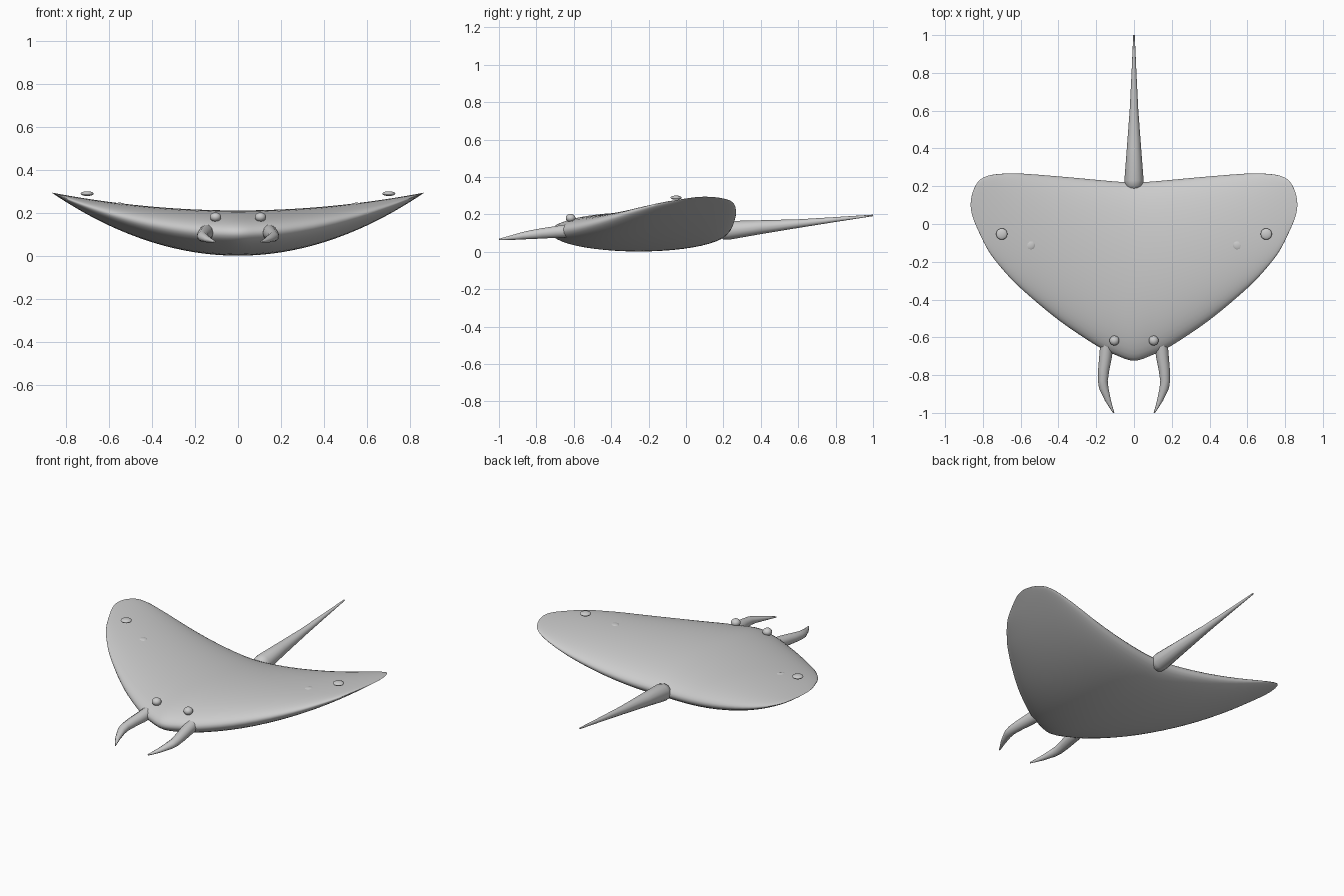
import bpy, bmesh, math
from mathutils import Vector

if "Cube" in bpy.data.objects:
    bpy.data.objects.remove(bpy.data.objects["Cube"])

SPAN = 0.865


def finish(name, bm, angle=50):
    bmesh.ops.remove_doubles(bm, verts=bm.verts, dist=1e-5)
    bmesh.ops.recalc_face_normals(bm, faces=bm.faces)
    me = bpy.data.meshes.new(name)
    bm.to_mesh(me)
    bm.free()
    ob = bpy.data.objects.new(name, me)
    bpy.context.collection.objects.link(ob)
    bpy.ops.object.select_all(action='DESELECT')
    ob.select_set(True)
    bpy.context.view_layer.objects.active = ob
    bpy.ops.object.shade_smooth_by_angle(angle=math.radians(angle))
    return ob


def loft(name, rings, angle=50):
    bm = bmesh.new()
    loops = [[bm.verts.new(p) for p in ring] for ring in rings]
    n = len(loops[0])
    for a, b in zip(loops, loops[1:]):
        for i in range(n):
            j = (i + 1) % n
            bm.faces.new((a[i], a[j], b[j], b[i]))
    bm.faces.new(loops[0])
    bm.faces.new(loops[-1])
    return finish(name, bm, angle)


def smooth_path(pts, steps):
    # Catmull-Rom through the given points
    pts = [Vector(p) for p in pts]
    pts = [2 * pts[0] - pts[1]] + pts + [2 * pts[-1] - pts[-2]]
    out = []
    for a, b, c, d in zip(pts, pts[1:], pts[2:], pts[3:]):
        for k in range(steps):
            t = k / steps
            out.append(0.5 * (2 * b + (c - a) * t + (2 * a - 5 * b + 4 * c - d) * t * t
                              + (3 * b - a - 3 * c + d) * t ** 3))
    return out + [pts[-2]]


# Body and wings: elliptical chord sections; each station is x, leading y, trailing y
half = [(0, -0.724, 0.22), (0.1, -0.692, 0.225), (0.2, -0.643, 0.234), (0.4, -0.508, 0.252),
        (0.6, -0.34, 0.267), (0.7, -0.235, 0.266), (0.77, -0.143, 0.256), (0.82, -0.045, 0.23),
        (0.85, 0.025, 0.18), (0.862, 0.07, 0.135), (SPAN, 0.1, 0.1)]
stations = [(-x, l, t) for x, l, t in half[:0:-1]] + half
rings = []
for x, lead, trail in smooth_path(stations, 4):
    u = min(1, abs(x) / SPAN)
    mid_z, thick = 0.107 + 0.188 * u * u, 0.105 * (1 - u * u)
    cy, ry = (lead + trail) / 2, (trail - lead) / 2
    rings.append([(x, cy + ry * math.cos(a), mid_z + thick * math.sin(a))
                  for a in (2 * math.pi * k / 48 for k in range(48))])
bm = bmesh.new()
loops = [[bm.verts.new(p) for p in r] for r in rings[1:-1]]
for a, b in zip(loops, loops[1:]):
    for i in range(48):
        j = (i + 1) % 48
        bm.faces.new((a[i], a[j], b[j], b[i]))
for loop, tip in ((loops[0], rings[0][0]), (loops[-1], rings[-1][0])):
    v = bm.verts.new(tip)
    for i in range(48):
        bm.faces.new((loop[i], loop[(i + 1) % 48], v))
finish("body", bm, 60)


def tube(name, path, sides=10):
    # path entries: x, y, z, radius in x, radius in z
    loft(name, [[(x + rx * math.cos(a), y, z + rz * math.sin(a))
                 for a in (2 * math.pi * k / sides for k in range(sides))]
                for x, y, z, rx, rz in path])


# Tail
tube("tail", [(0, 0.175, 0.108, 0.022, 0.022), (0, 0.2, 0.111, 0.045, 0.046),
              (0, 0.23, 0.115, 0.051, 0.05), (0, 0.4, 0.132, 0.038, 0.037),
              (0, 0.6, 0.151, 0.023, 0.023), (0, 0.8, 0.173, 0.013, 0.013),
              (0, 1.0, 0.195, 0.004, 0.004)], 12)


def ball(name, loc, rx, rz):
    bm = bmesh.new()
    bmesh.ops.create_uvsphere(bm, u_segments=20, v_segments=12, radius=1)
    bmesh.ops.scale(bm, vec=(rx, rx, rz), verts=bm.verts)
    bmesh.ops.translate(bm, vec=loc, verts=bm.verts)
    finish(name, bm)


# Head horns, eyes and wing spots on both sides
for s, side in ((-1, "left"), (1, "right")):
    horn = [(0.145, -0.64, 0.112, 0.034, 0.036), (0.15, -0.7, 0.106, 0.034, 0.033),
            (0.16, -0.77, 0.099, 0.03, 0.029), (0.165, -0.83, 0.092, 0.026, 0.025),
            (0.16, -0.87, 0.087, 0.025, 0.021), (0.138, -0.935, 0.076, 0.016, 0.013),
            (0.108, -1.0, 0.066, 0.004, 0.004)]
    tube("horn_" + side, [(s * p[0], *p[1:]) for p in horn])
    ball("eye_" + side, (s * 0.104, -0.617, 0.181), 0.026, 0.022)
    ball("outer_spot_" + side, (s * 0.70, -0.053, 0.29), 0.03, 0.011)
    ball("inner_spot_" + side, (s * 0.55, -0.112, 0.237), 0.029, 0.011)
